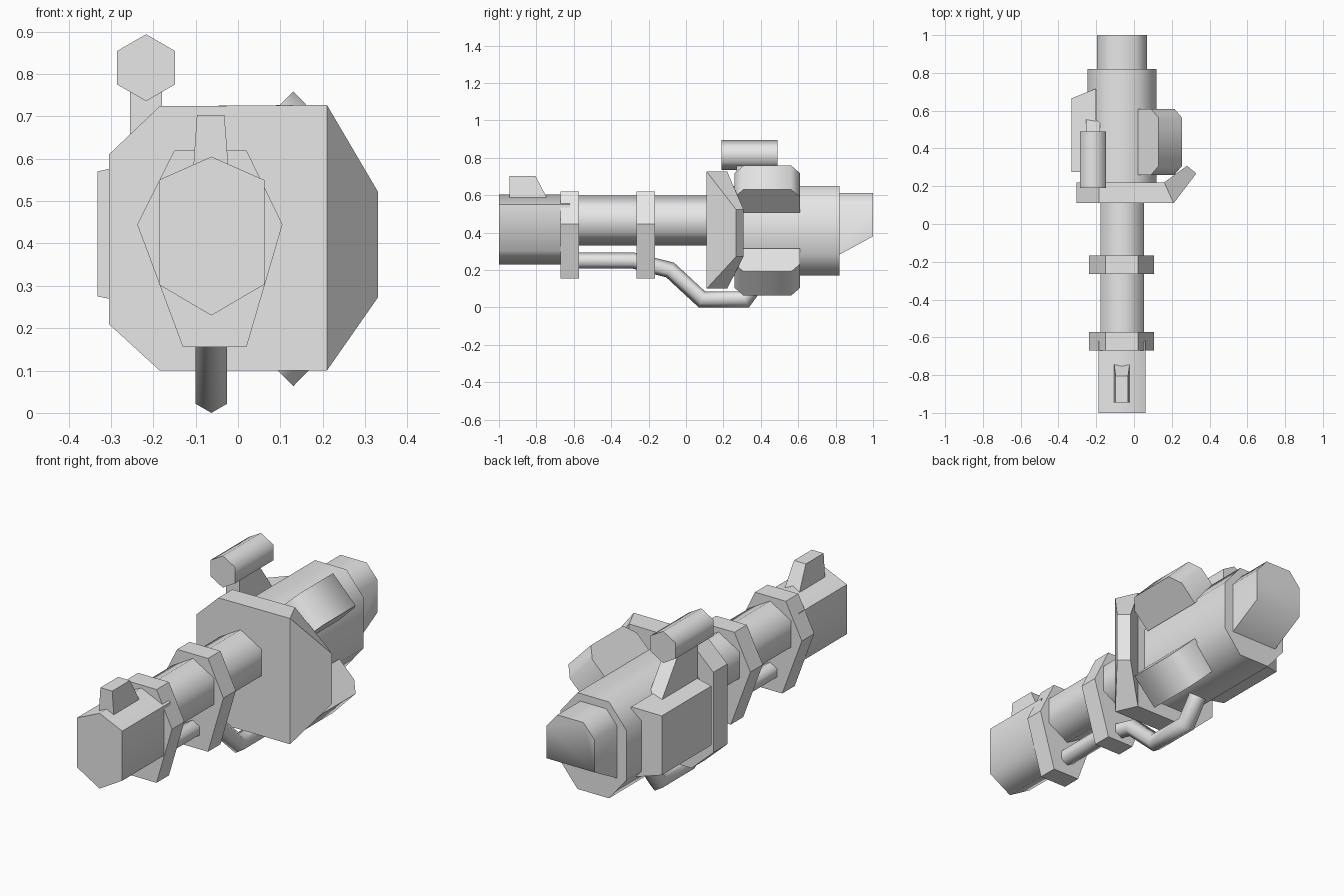
import bpy
import bmesh
from math import sin, cos, radians
from mathutils import Vector

cube = bpy.data.objects.get("Cube")
if cube:
    bpy.data.objects.remove(cube, do_unlink=True)

grey = bpy.data.materials.new("plain_grey")
grey.use_nodes = True
grey.diffuse_color = (0.8, 0.8, 0.8, 1)
grey.node_tree.nodes["Principled BSDF"].inputs["Base Color"].default_value = (0.8, 0.8, 0.8, 1)

AXIS = -0.063  # x of the barrel line


def loft(name, rings, smooth=True):
    """Skin a closed solid over a row of matching rings."""
    bm = bmesh.new()
    rows = [[bm.verts.new(p) for p in ring] for ring in rings]
    n = len(rows[0])
    for a, b in zip(rows, rows[1:]):
        for i in range(n):
            j = (i + 1) % n
            bm.faces.new((a[i], a[j], b[j], b[i]))
    bm.faces.new(rows[0])
    bm.faces.new(rows[-1])
    bmesh.ops.recalc_face_normals(bm, faces=bm.faces)
    mesh = bpy.data.meshes.new(name)
    bm.to_mesh(mesh)
    bm.free()
    mesh.materials.append(grey)
    ob = bpy.data.objects.new(name, mesh)
    bpy.context.collection.objects.link(ob)
    if smooth:
        bpy.ops.object.select_all(action="DESELECT")
        ob.select_set(True)
        bpy.context.view_layer.objects.active = ob
        bpy.ops.object.shade_smooth_by_angle(angle=radians(66))
    return ob


def prism(name, profile, y0, y1, smooth=True):
    """Extrude an (x, z) profile along y."""
    return loft(name, [[(x, y, z) for x, z in profile] for y in (y0, y1)], smooth)


def hexagon(cx, cz, r):
    return [(cx + r * cos(radians(a)), cz + r * sin(radians(a))) for a in range(30, 390, 60)]


def chamfered(w, z0, z1, cx, cz):
    """Rectangle about the barrel line with cut corners."""
    return [(AXIS + sx * x, z) for sx, x, z in (
        (-1, w - cx, z0), (1, w - cx, z0), (1, w, z0 + cz), (1, w, z1 - cz),
        (1, w - cx, z1), (-1, w - cx, z1), (-1, w, z1 - cz), (-1, w, z0 + cz))]


def rect(x0, x1, y0, y1, z):
    return [(x0, y0, z), (x1, y0, z), (x1, y1, z), (x0, y1, z)]


# Barrel, muzzle and clamps
prism("barrel", hexagon(AXIS, 0.465, 0.133), -0.7, 0.15)
prism("muzzle", [(-0.063, 0.605), (0.062, 0.55), (0.062, 0.303),
                 (-0.063, 0.23), (-0.187, 0.303), (-0.187, 0.55)], -1, -0.62)
clamp = [(-0.15, 0.62), (0.02, 0.62), (0.105, 0.445),
         (0.02, 0.155), (-0.13, 0.155), (-0.238, 0.445)]
for name, y in (("front_clamp", -0.67), ("rear_clamp", -0.265)):
    prism(name, clamp, y, y + 0.098, smooth=False)

# Front sight post
loft("front_sight", [rect(-0.106, -0.022, -0.945, -0.735, 0.57),
                     rect(-0.097, -0.032, -0.945, -0.805, 0.703)], False)

# Shield plate with its swept wing
sections = [(-0.305, -0.305, 0.11, 0.22, 0.21, 0.61), (-0.185, -0.185, 0.11, 0.22, 0.1, 0.724),
            (0.21, 0.16, 0.11, 0.22, 0.1, 0.727), (0.33, 0.28, 0.268, 0.308, 0.272, 0.523)]
loft("shield_plate", [[(xf, yf, lo), (xf, yf, hi), (xb, yb, hi), (xb, yb, lo)]
                      for xf, xb, yf, yb, lo, hi in sections], False)

# Receiver and its sloped end cap
prism("receiver", chamfered(0.182, 0.17, 0.65, 0.095, 0.115), 0.18, 0.82)
cap = chamfered(0.132, 0.28, 0.612, 0.06, 0.07)[2:-1]
cap_rings = []
for y, low in ((0.78, 0.26), (1.0, 0.38)):
    ring = [(x, y, z) for x, z in cap]
    ring[0] = (AXIS + 0.132, y, low)
    ring.append((AXIS - 0.132, y, low))
    cap_rings.append(ring)
loft("end_cap", cap_rings)

# Two diagonal pods, mirrored above and below the receiver centre
pod_profile = [(0.26, 0), (0.26, 0.115), (0.308, 0.173), (0.562, 0.173), (0.61, 0.115), (0.61, 0)]
for name, side in (("upper_pod", 1), ("lower_pod", -1)):
    rings = []
    for x, z in ((0.008, 0.225), (0.132, 0.097)):
        rings.append([(x + 0.71 * d, y, 0.411 + side * (z + 0.71 * d)) for y, d in pod_profile])
    loft(name, rings)

# Box on the right flank
loft("side_box", [[(x, 0.275, lo), (x, y1, lo), (x, y1, hi), (x, 0.275, hi)]
                  for x, y1, lo, hi in ((-0.332, 0.665, 0.275, 0.57), (-0.2, 0.717, 0.25, 0.6))])

# Scope and its tapered mount
prism("scope", hexagon(-0.217, 0.815, 0.079), 0.19, 0.49)
loft("scope_mount", [rect(-0.255, -0.18, 0.27, 0.58, 0.55),
                     rect(-0.255, -0.18, 0.27, 0.42, 0.77)], False)

# Bent hose under the barrel, with mitred hexagonal rings
path = [Vector(p) for p in ((-0.62, 0.25), (-0.28, 0.25), (-0.085, 0.2),
                            (0.085, 0.043), (0.315, 0.043), (0.4, 0.16))]
rings = []
for i, p in enumerate(path):
    back = (p - path[max(i - 1, 0)]).normalized()
    ahead = (path[min(i + 1, len(path) - 1)] - p).normalized()
    along = (back + ahead).normalized()
    stretch = 1 / along.dot(ahead if ahead.length else back)
    up = Vector((-along.y, along.x)) * stretch
    rings.append([(AXIS + a, p.x + up.x * b, p.y + up.y * b) for a, b in hexagon(0, 0, 0.043)])
loft("hose", rings)
